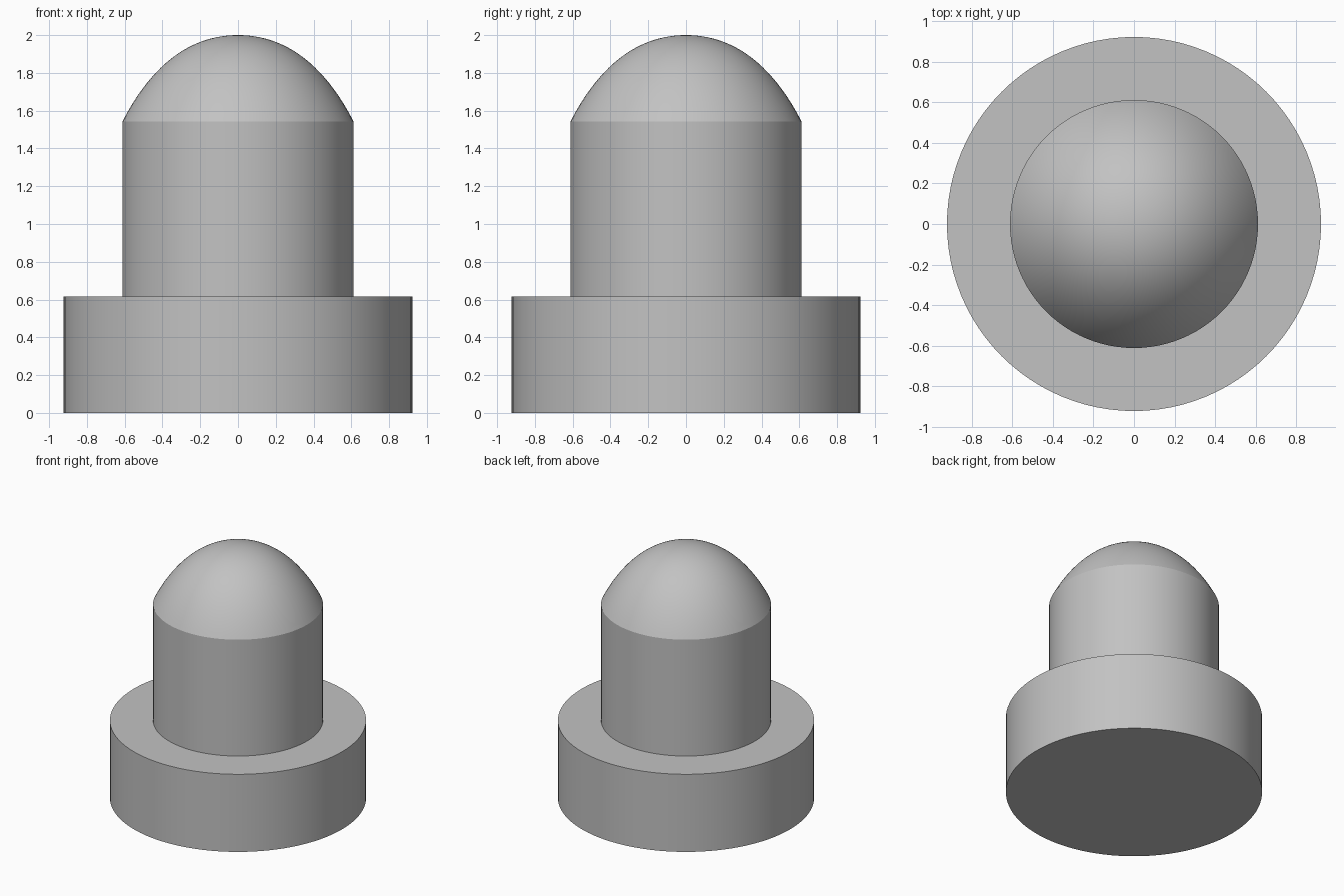
import bpy
import bmesh
import math
from mathutils import Vector
from mathutils.geometry import interpolate_bezier

if "Cube" in bpy.data.objects:
    bpy.data.objects.remove(bpy.data.objects["Cube"], do_unlink=True)

SEGMENTS = 96
BASE_RADIUS, BASE_TOP = 0.923, 0.617
POST_RADIUS, SHOULDER, TOP = 0.612, 1.542, 2.0

# Single plain grey finish
GREY = (0.54, 0.54, 0.54, 1.0)
grey = bpy.data.materials.new("plain_grey")
grey.use_nodes = True
grey.diffuse_color = GREY
grey.node_tree.nodes["Principled BSDF"].inputs["Base Color"].default_value = GREY


def lathe(name, profile):
    """Turn an (r, z) profile, listed from bottom axis to top axis, around z."""
    bm = bmesh.new()
    verts = [bm.verts.new((r, 0, z)) for r, z in profile]
    edges = [bm.edges.new(pair) for pair in zip(verts, verts[1:])]
    bmesh.ops.spin(bm, geom=verts + edges, cent=(0, 0, 0), axis=(0, 0, 1),
                   angle=math.tau, steps=SEGMENTS)
    bmesh.ops.remove_doubles(bm, verts=bm.verts, dist=1e-4)
    bmesh.ops.recalc_face_normals(bm, faces=bm.faces)
    mesh = bpy.data.meshes.new(name)
    bm.to_mesh(mesh)
    bm.free()
    mesh.materials.append(grey)
    obj = bpy.data.objects.new(name, mesh)
    bpy.context.collection.objects.link(obj)
    bpy.ops.object.select_all(action="DESELECT")
    obj.select_set(True)
    bpy.context.view_layer.objects.active = obj
    bpy.ops.object.shade_smooth_by_angle(angle=math.radians(20))
    return obj


# Wide round base
lathe("base_disc", [(0, 0), (BASE_RADIUS, 0), (BASE_RADIUS, BASE_TOP), (0, BASE_TOP)])

# Post with a rounded nose, its foot sunk slightly into the base
nose = interpolate_bezier(Vector((POST_RADIUS, SHOULDER)), Vector((0.47, 1.82)),
                          Vector((0.27, TOP)), Vector((0, TOP)), 28)
foot = BASE_TOP - 0.05
lathe("domed_post", [(0, foot), (POST_RADIUS, foot)] + [(p.x, p.y) for p in nose])
